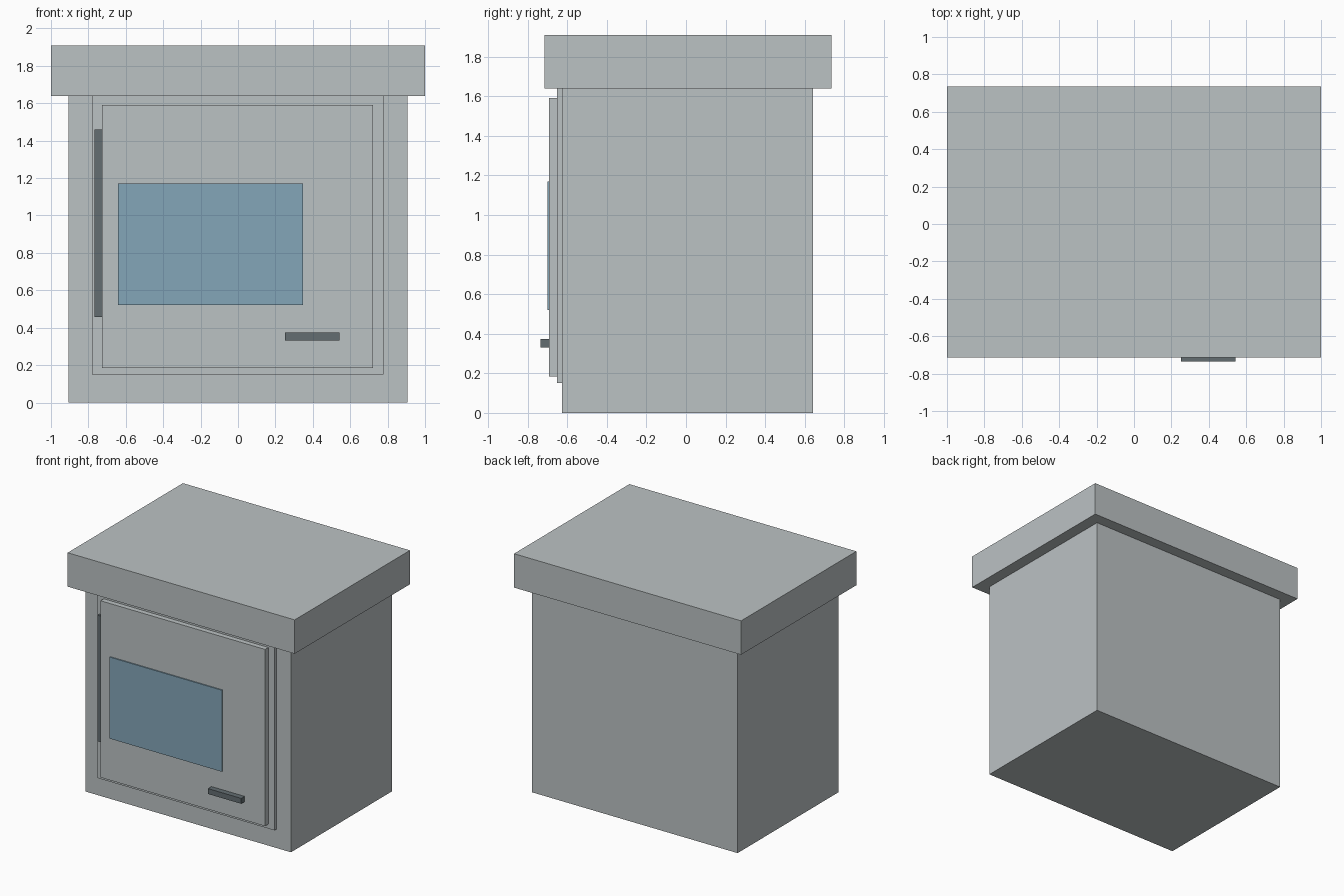
import bpy

cube = bpy.data.objects.get("Cube")
if cube:
    bpy.data.objects.remove(cube, do_unlink=True)


def material(name, colour):
    mat = bpy.data.materials.new(name)
    mat.use_nodes = True
    mat.diffuse_color = (*colour, 1)
    mat.node_tree.nodes["Principled BSDF"].inputs["Base Color"].default_value = (*colour, 1)
    return mat


grey = material("light grey", (0.50, 0.54, 0.55))
blue = material("window blue", (0.23, 0.38, 0.48))
dark = material("dark grey", (0.125, 0.153, 0.165))


def box(name, x, y, z, mat):
    """Add a box spanning the given (low, high) range on each axis."""
    spans = (x, y, z)
    bpy.ops.mesh.primitive_cube_add(size=1, location=[(a + b) / 2 for a, b in spans])
    obj = bpy.context.object
    obj.name = name
    obj.scale = [b - a for a, b in spans]
    bpy.ops.object.transform_apply(location=False, rotation=False, scale=True)
    obj.data.materials.append(mat)
    return obj


# Depth of each layer on the front
body_front, frame_front, door_front = -0.626, -0.651, -0.692
eaves = 1.64

# Cabinet body and overhanging roof
box("body", (-0.905, 0.905), (body_front, 0.643), (0, eaves), grey)
box("roof", (-1, 1), (-0.715, 0.735), (eaves, 1.91), grey)

# Door frame and door
box("door_frame", (-0.78, 0.777), (frame_front, body_front), (0.15, eaves), grey)
box("door", (-0.727, 0.723), (door_front, frame_front), (0.185, 1.592), grey)

# Door fittings
box("window", (-0.642, 0.348), (-0.701, door_front), (0.521, 1.17), blue)
box("handle", (0.25, 0.543), (-0.735, door_front), (0.331, 0.374), dark)
box("hinge", (-0.766, -0.727), (-0.675, frame_front), (0.457, 1.46), dark)
